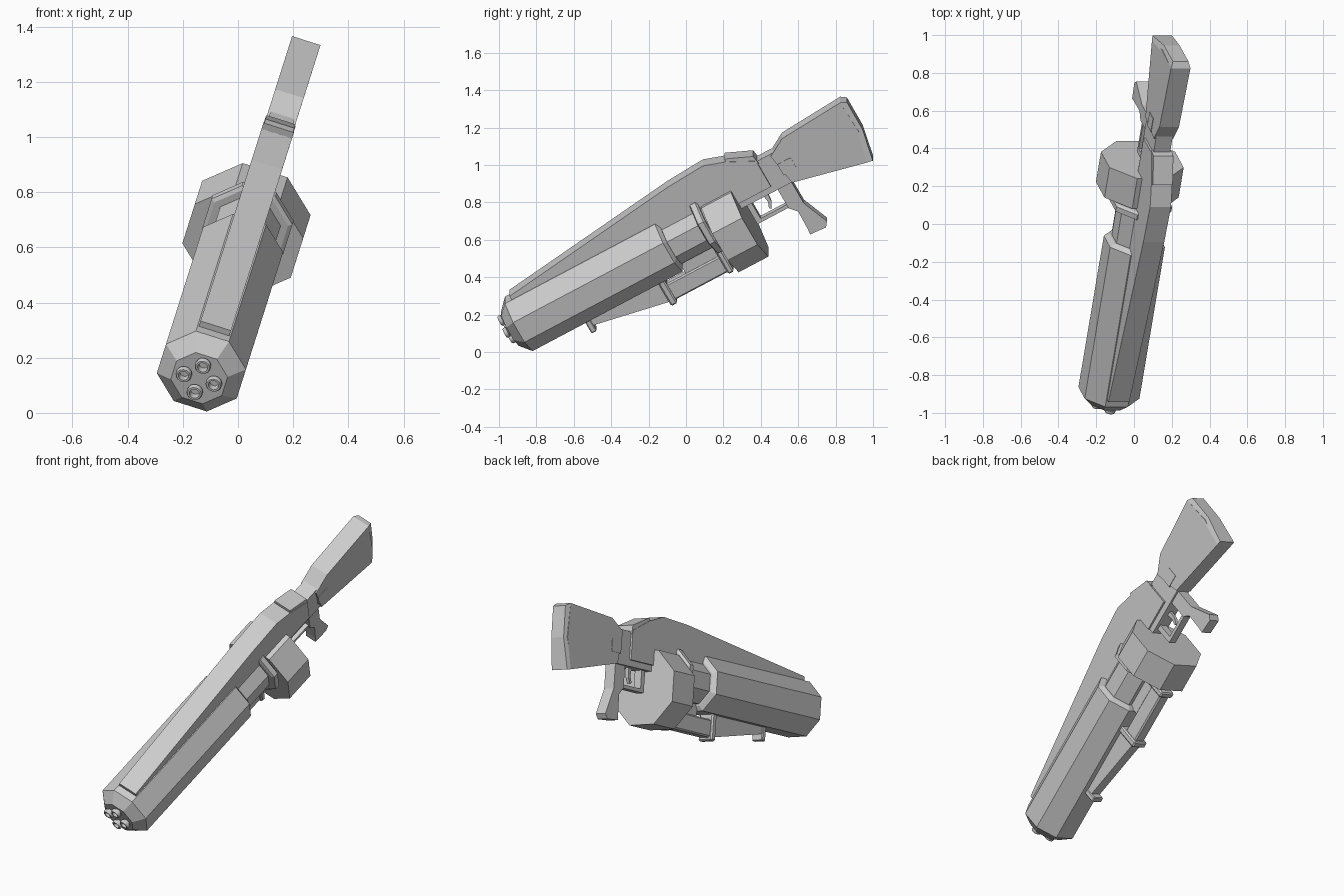
import bpy, bmesh, math
from mathutils import Matrix, Vector

if "Cube" in bpy.data.objects:
    bpy.data.objects.remove(bpy.data.objects["Cube"])

# Tilted frame of the model: side, along (muzzle to butt), up
SIDE = Vector((0.953, 0.0, -0.302))
ALONG = Vector((0.147, 0.874, 0.463))
UP = Vector((0.264, -0.486, 0.833))
FRAME = Matrix((SIDE, ALONG, UP)).transposed().to_4x4()
FRAME.translation = SIDE * -0.172
AXIS = 0.525  # height of the barrel axis

metal = bpy.data.materials.new("grey_metal")
metal.diffuse_color = (0.6, 0.6, 0.6, 1)
metal.use_nodes = True
metal.node_tree.nodes["Principled BSDF"].inputs["Base Color"].default_value = metal.diffuse_color


def finish(name, bm, smooth=False):
    bmesh.ops.recalc_face_normals(bm, faces=bm.faces)
    mesh = bpy.data.meshes.new(name)
    bm.to_mesh(mesh)
    bm.free()
    mesh.transform(FRAME)
    mesh.materials.append(metal)
    obj = bpy.data.objects.new(name, mesh)
    bpy.context.collection.objects.link(obj)
    if smooth:
        bpy.ops.object.select_all(action='DESELECT')
        obj.select_set(True)
        bpy.context.view_layer.objects.active = obj
        bpy.ops.object.shade_smooth_by_angle(angle=math.radians(35))
    return obj


def plate(name, profile, half, bevel=0.0, taper=None):
    """Side profile (along, up) extruded to both sides; taper = (start, scale)."""
    bm = bmesh.new()
    a, b = [[bm.verts.new((s * half, u, w)) for u, w in profile] for s in (-1, 1)]
    bm.faces.new(a)
    bm.faces.new(b)
    n = len(profile)
    for i in range(n):
        j = (i + 1) % n
        bm.faces.new((a[i], a[j], b[j], b[i]))
    if taper:
        for v in bm.verts:
            if v.co.y > taper[0]:
                v.co.x *= taper[1]
    if bevel:
        bmesh.ops.bevel(bm, geom=bm.edges[:], offset=bevel, segments=1, affect='EDGES')
    return finish(name, bm)


def box(name, u0, u1, w0, w1, half, bevel=0.0):
    return plate(name, [(u0, w0), (u1, w0), (u1, w1), (u0, w1)], half, bevel)


def turned(name, sections, up, side=0.0, sides=8, smooth=False):
    """Loft of polygons given as (along, flat radius)."""
    bm = bmesh.new()
    rings = []
    for u, r in sections:
        r /= math.cos(math.pi / sides)
        rings.append([bm.verts.new((side + r * math.cos((i + 0.5) * math.tau / sides), u,
                                    up + r * math.sin((i + 0.5) * math.tau / sides)))
                      for i in range(sides)])
    bm.faces.new(rings[0])
    bm.faces.new(rings[-1])
    for p, q in zip(rings, rings[1:]):
        for i in range(sides):
            j = (i + 1) % sides
            bm.faces.new((p[i], p[j], q[j], q[i]))
    return finish(name, bm, smooth)


# Barrel shroud, inner tube, collar and drum
turned("barrel_shroud", [(-0.785, 0.097), (-0.731, 0.152), (0.186, 0.152), (0.202, 0.125)], AXIS)
turned("inner_tube", [(0.19, 0.115), (0.48, 0.115)], AXIS)
turned("collar", [(0.395, 0.14), (0.402, 0.154), (0.432, 0.154), (0.44, 0.14)], AXIS)
turned("drum", [(0.45, 0.206), (0.632, 0.206)], 0.436)

# Four muzzles with hollow tips
for k in range(4):
    ang = k * math.pi / 2
    turned("muzzle", [(-0.77, 0.022), (-0.792, 0.022), (-0.793, 0.028), (-0.806, 0.029),
                      (-0.813, 0.025), (-0.813, 0.018), (-0.786, 0.016)],
           AXIS + 0.005 + 0.057 * math.sin(ang), 0.057 * math.cos(ang), 16, True)

# Long top body, sight plate and receiver
plate("top_body", [(-0.69, 0.62), (-0.69, 0.70), (0.348, 0.824), (0.569, 0.837), (0.684, 0.798),
                   (0.83, 0.722), (0.83, 0.558), (0.64, 0.558), (0.4, 0.53)], 0.058)
plate("sight_plate", [(0.68, 0.78), (0.688, 0.814), (0.829, 0.752), (0.836, 0.70)], 0.055)
plate("receiver", [(0.60, 0.524), (0.60, 0.70), (0.83, 0.716), (0.93, 0.716), (0.95, 0.522)], 0.046)
box("receiver_tab", 0.92, 1.0, 0.58, 0.65, 0.057)

# Stock and chamfered butt
plate("stock", [(0.91, 0.705), (1.012, 0.764), (1.382, 0.789), (1.39, 0.60),
                (1.345, 0.426), (0.939, 0.522)], 0.054)
plate("butt", [(1.382, 0.789), (1.413, 0.771), (1.412, 0.596), (1.376, 0.42),
               (1.345, 0.426), (1.38, 0.60)], 0.054, taper=(1.395, 0.8))

# Grip, trigger guard and trigger
plate("grip", [(0.85, 0.53), (0.935, 0.53), (0.935, 0.384), (0.994, 0.236), (0.973, 0.209),
               (0.879, 0.216), (0.883, 0.246), (0.886, 0.36), (0.85, 0.40)], 0.034)
box("guard_bottom", 0.66, 0.87, 0.40, 0.42, 0.024)
box("guard_front", 0.66, 0.69, 0.41, 0.54, 0.024)
plate("trigger", [(0.76, 0.53), (0.79, 0.53), (0.785, 0.47), (0.765, 0.435), (0.755, 0.445),
                  (0.768, 0.48)], 0.01)

# Lower fin, peg and fore-end frame
plate("lower_fin", [(-0.40, 0.39), (-0.39, 0.335), (0.05, 0.248), (0.05, 0.39)], 0.032)
box("fin_peg", -0.412, -0.38, 0.297, 0.39, 0.036, 0.005)
box("front_clip", 0.036, 0.075, 0.227, 0.39, 0.048, 0.008)
box("rear_clip", 0.39, 0.425, 0.235, 0.42, 0.048, 0.008)
box("fore_end", 0.06, 0.41, 0.245, 0.345, 0.036, 0.008)
box("fore_end_mount", 0.19, 0.46, 0.33, 0.42, 0.026)
